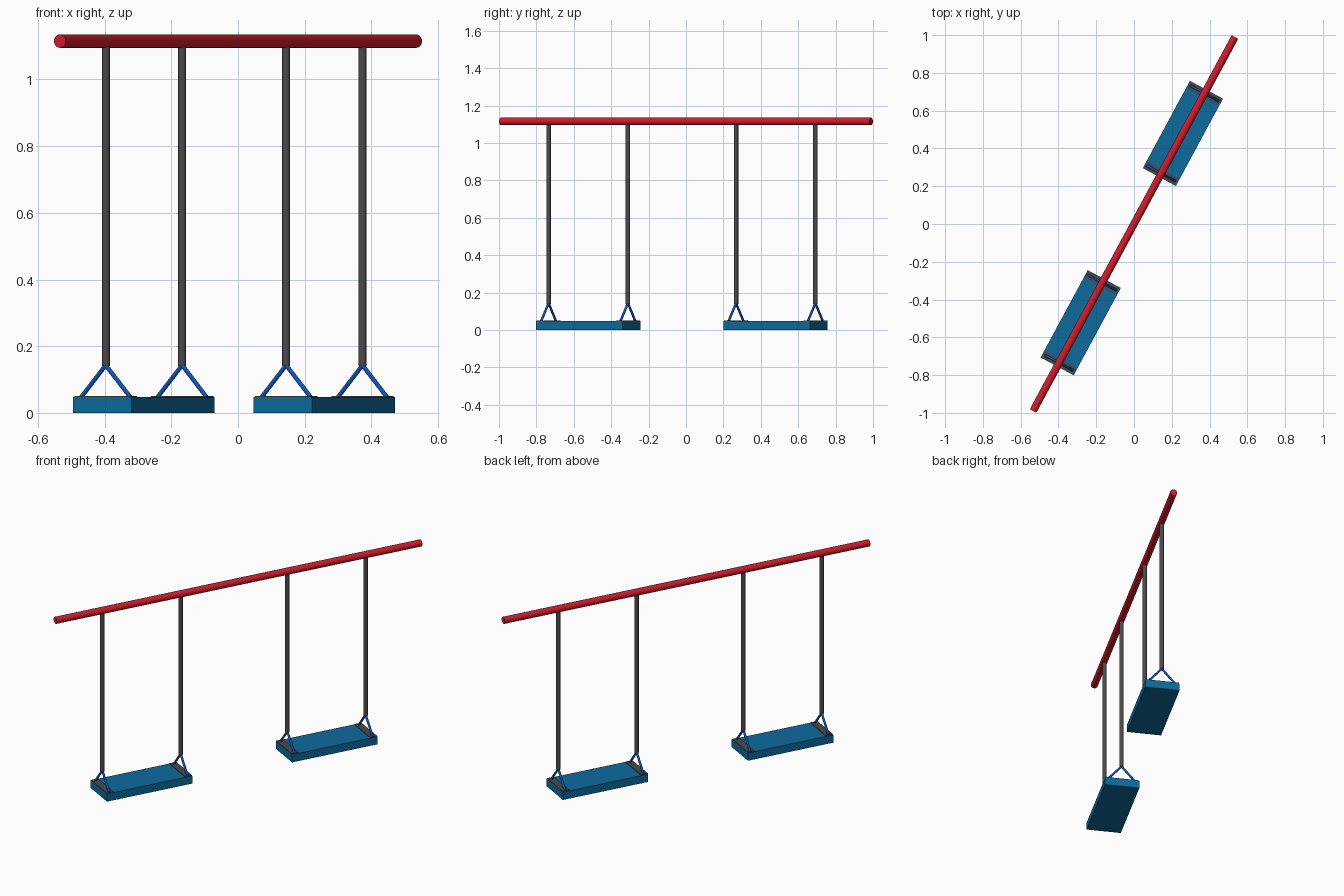
import bpy
from math import acos, pi
from mathutils import Matrix, Vector

cube = bpy.data.objects.get("Cube")
if cube:
    bpy.data.objects.remove(cube, do_unlink=True)


def material(name, rgb):
    mat = bpy.data.materials.new(name)
    mat.use_nodes = True
    color = (*rgb, 1)
    mat.diffuse_color = color
    mat.node_tree.nodes["Principled BSDF"].inputs["Base Color"].default_value = color
    return mat


red = material("red paint", (0.62, 0.012, 0.025))
teal = material("seat blue", (0.004, 0.145, 0.34))
blue = material("bracket blue", (0.004, 0.09, 0.50))
grey = material("dark grey metal", (0.07, 0.07, 0.07))

# The beam runs diagonally; parts are laid out along local x, then turned
TURN = Matrix.Rotation(acos(0.475), 4, "Z")


def finish(name, mat):
    obj = bpy.context.object
    obj.name = name
    obj.data.materials.append(mat)
    return obj


def rod(name, start, end, radius, mat, sides=16):
    start, end = TURN @ Vector(start), TURN @ Vector(end)
    axis = end - start
    bpy.ops.mesh.primitive_cylinder_add(
        vertices=sides, radius=radius, depth=axis.length, location=(start + end) / 2,
        rotation=axis.to_track_quat("Z", "Y").to_euler())
    bpy.ops.object.shade_smooth_by_angle(angle=pi / 4)
    return finish(name, mat)


def box(name, center, size, mat):
    bpy.ops.mesh.primitive_cube_add(size=1)
    obj = finish(name, mat)
    obj.data.transform(TURN @ Matrix.Translation(center) @ Matrix.Diagonal((*size, 1)))
    return obj


# Top beam
rod("top_beam", (-1.125, 0, 1.115), (1.125, 0, 1.115), 0.02, red, 24)

# Two hanging seats, each with two poles on triangular brackets
for side, mid in (("right", -0.594), ("left", 0.545)):
    box(f"{side}_seat", (mid, 0, 0.0235), (0.525, 0.199, 0.047), teal)
    for end, offset in (("front", -0.241), ("back", 0.241)):
        x = mid + offset
        label = f"{side}_{end}"
        rod(f"{label}_pole", (x, 0, 0.14), (x, 0, 1.11), 0.012, grey)
        box(f"{label}_plate", (x, 0, 0.048), (0.042, 0.19, 0.006), grey)
        for tag, way in (("a", -1), ("b", 1)):
            rod(f"{label}_brace_{tag}", (x, 0, 0.143), (x, way * 0.083, 0.048), 0.0065, blue, 12)
